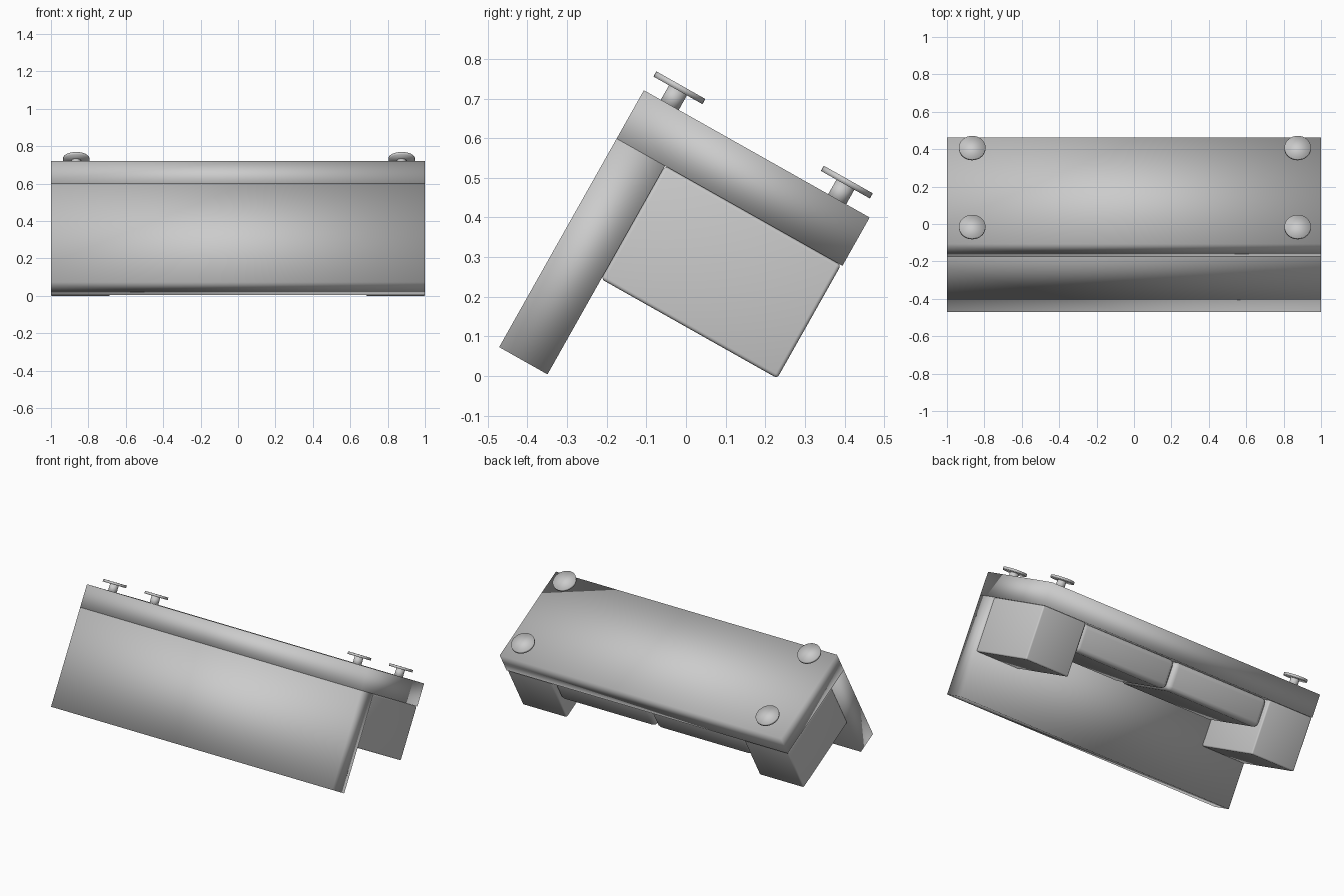
import bpy
import bmesh
import math
from mathutils import Matrix

if "Cube" in bpy.data.objects:
    bpy.data.objects.remove(bpy.data.objects["Cube"])

# One grey finish for everything
grey = bpy.data.materials.new("plain grey")
grey.use_nodes = True
grey.diffuse_color = (0.6, 0.6, 0.6, 1)
grey.node_tree.nodes["Principled BSDF"].inputs["Base Color"].default_value = grey.diffuse_color

# The whole piece leans forward: y runs along the top plate, z out of it
TILT = Matrix.Translation((0, -0.175, 0.599)) @ Matrix.Rotation(math.radians(-29.4), 4, "X")


def finish(name, bm):
    for face in bm.faces:
        face.smooth = True
    mesh = bpy.data.meshes.new(name)
    bm.to_mesh(mesh)
    bm.free()
    mesh.materials.append(grey)
    obj = bpy.data.objects.new(name, mesh)
    bpy.context.collection.objects.link(obj)
    obj.matrix_world = TILT
    return obj


def box(name, xs, ys, zs, bevel=0):
    bm = bmesh.new()
    size = [b - a for a, b in (xs, ys, zs)]
    centre = [(a + b) / 2 for a, b in (xs, ys, zs)]
    bmesh.ops.create_cube(bm, size=1, matrix=Matrix.Translation(centre) @ Matrix.Diagonal((*size, 1)))
    obj = finish(name, bm)
    if bevel:
        mod = obj.modifiers.new("soft edges", "BEVEL")
        mod.width = bevel
        mod.segments = 3


def disc(name, x, y, z0, z1, radius):
    bm = bmesh.new()
    bmesh.ops.create_cone(bm, cap_ends=True, segments=32, radius1=radius, radius2=radius,
                          depth=z1 - z0, matrix=Matrix.Translation((x, y, (z0 + z1) / 2)))
    finish(name, bm)


# Top plate and front panel
box("top_plate", (-1, 1), (0, 0.654), (0, 0.14))
box("front_panel", (-1, 1), (0, 0.14), (-0.604, 0))

# End blocks and the shallow pads between them
for side, s in (("left", 1), ("right", -1)):
    box(side + "_end_block", sorted((s * 0.685, s)), (0.14, 0.65), (-0.328, 0), 0.009)
    box(side + "_middle_pad", sorted((s * 0.002, s * 0.685)), (0.14, 0.635), (-0.175, 0), 0.03)

    # Studs on the top plate
    for place, y in (("front", 0.075), ("back", 0.56)):
        x = s * 0.87 + 0.005
        disc(f"{side}_{place}_stud_stem", x, y, 0.13, 0.188, 0.026)
        disc(f"{side}_{place}_stud_head", x, y, 0.182, 0.197, 0.071)
